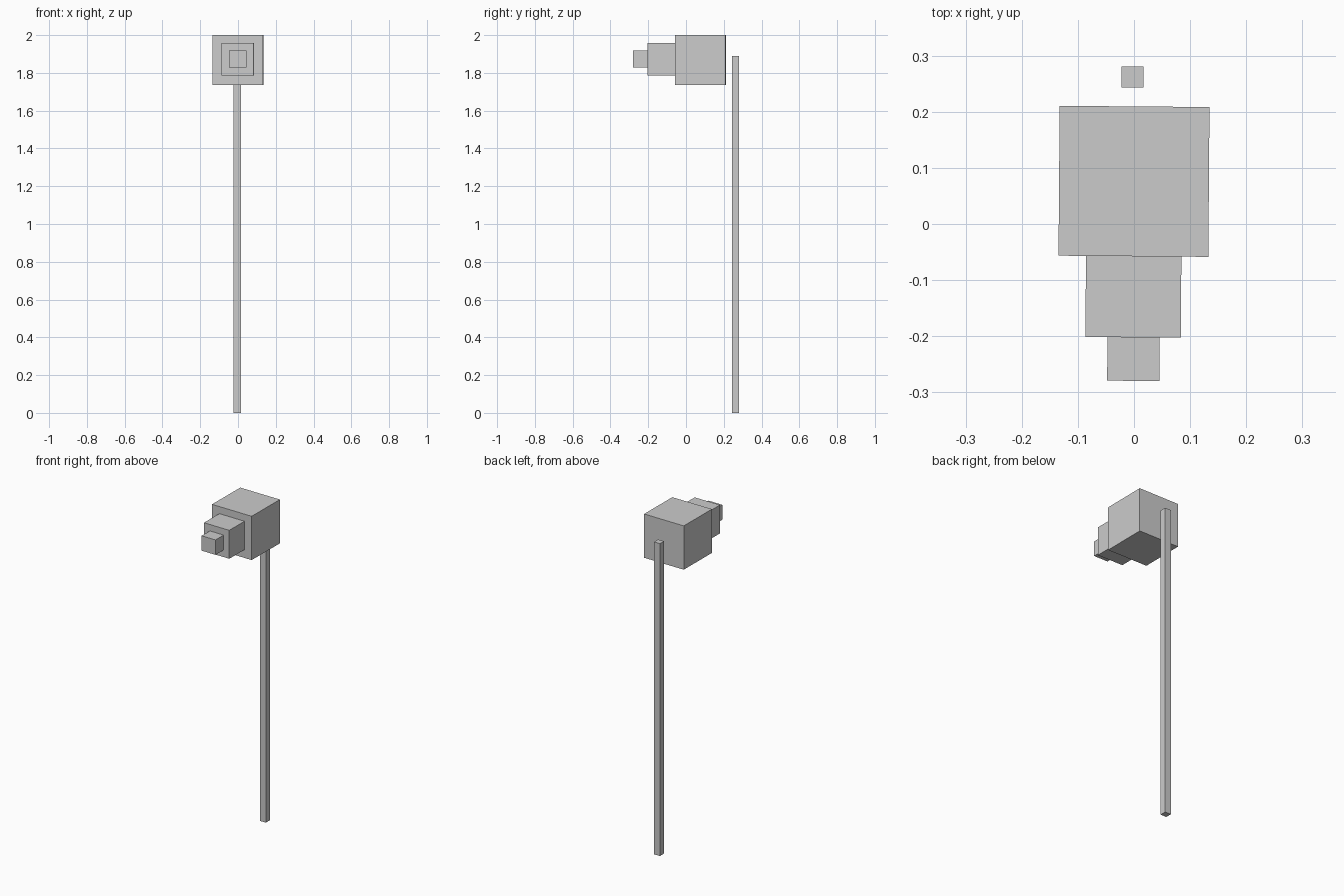
import bpy
import math

if "Cube" in bpy.data.objects:
    bpy.data.objects.remove(bpy.data.objects["Cube"])


def box(name, size, center, turn=0.0):
    """Add a box with its scale baked in and a turn (degrees) about z."""
    bpy.ops.mesh.primitive_cube_add(size=1, location=center)
    obj = bpy.context.object
    obj.name = name
    for v in obj.data.vertices:
        v.co = [c * s for c, s in zip(v.co, size)]
    obj.rotation_euler.z = math.radians(turn)
    return obj


TURN = -0.45  # the head sits very slightly twisted on the pole

# Head: three cubes stepping down in size towards the front
box("head_block", (0.267, 0.267, 0.265), (0.0, 0.076, 1.8675), TURN)
box("middle_block", (0.17, 0.17, 0.172), (-0.001, -0.117, 1.871), TURN)
box("front_block", (0.093, 0.093, 0.09), (-0.001, -0.233, 1.873), TURN)

# Pole: thin square post standing just behind the head
box("pole", (0.039, 0.038, 1.89), (-0.003, 0.262, 0.945))
